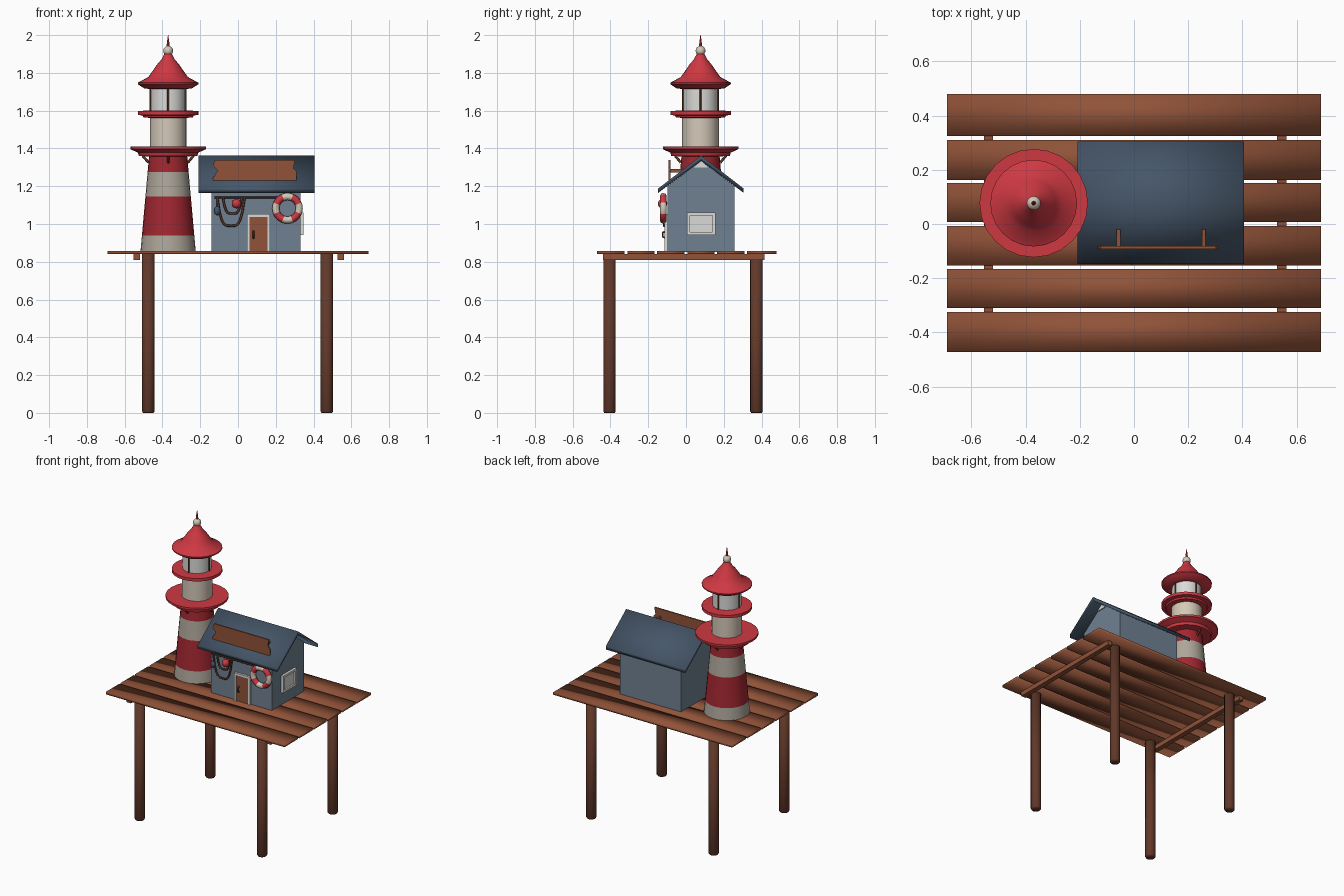
import bpy, bmesh, math
from math import sin, cos, pi
from mathutils import Vector

old = bpy.data.objects.get("Cube")
if old:
    bpy.data.objects.remove(old, do_unlink=True)


def material(name, r, g, b):
    m = bpy.data.materials.new(name)
    m.use_nodes = True
    m.diffuse_color = (r, g, b, 1)
    m.node_tree.nodes["Principled BSDF"].inputs["Base Color"].default_value = (r, g, b, 1)
    return m


WOOD = material("warm wood", .28, .085, .04)
DARK = material("dark wood", .12, .04, .022)
RED = material("bright red", .62, .04, .055)
DEEP = material("deep red", .36, .02, .03)
CREAM = material("cream", .66, .58, .48)
STONE = material("stone", .42, .38, .32)
WALL = material("blue grey wall", .16, .22, .29)
SLATE = material("slate roof", .06, .092, .138)
WHITE = material("pale grey", .7, .7, .68)

TX, TY = -.37, .077          # tower axis
DECK = .857                  # deck top
WALL_Y = -.098               # house front wall


def finish(name, bm, mats, angle=None):
    """Turn a bmesh into an object; angle=None gives full smoothing, 0 flat."""
    bmesh.ops.recalc_face_normals(bm, faces=bm.faces)
    me = bpy.data.meshes.new(name)
    bm.to_mesh(me)
    bm.free()
    ob = bpy.data.objects.new(name, me)
    bpy.context.scene.collection.objects.link(ob)
    for m in mats:
        me.materials.append(m)
    if angle is None:
        me.shade_smooth()
    elif angle:
        bpy.ops.object.select_all(action='DESELECT')
        bpy.context.view_layer.objects.active = ob
        ob.select_set(True)
        bpy.ops.object.shade_smooth_by_angle(angle=math.radians(angle))
    return ob


def box(name, lo, hi, mat, angle=0):
    bm = bmesh.new()
    bmesh.ops.create_cube(bm, size=1)
    for v in bm.verts:
        v.co = Vector([a + (b - a) * (c + .5) for a, b, c in zip(lo, hi, v.co)])
    return finish(name, bm, [mat], angle)


def prism(name, pts, axis, start, depth, mat, angle=0):
    """Extrude an outline along x (points are y, z) or y (points are x, z)."""
    bm = bmesh.new()
    place = (lambda p: (start, p[0], p[1])) if axis == 'x' else (lambda p: (p[0], start, p[1]))
    face = bm.faces.new([bm.verts.new(place(p)) for p in pts])
    ext = bmesh.ops.extrude_face_region(bm, geom=[face])
    move = Vector((depth, 0, 0)) if axis == 'x' else Vector((0, depth, 0))
    bmesh.ops.translate(bm, vec=move, verts=[g for g in ext["geom"] if isinstance(g, bmesh.types.BMVert)])
    return finish(name, bm, [mat], angle)


def lathe(name, profile, mats, x=TX, y=TY, sides=24, bands=None, angle=35):
    """Spin (radius, z) points; bands gives the material slot of each step."""
    bm = bmesh.new()
    rings = [[bm.verts.new((x + r * cos(2 * pi * i / sides), y + r * sin(2 * pi * i / sides), z))
              for i in range(sides)] for r, z in profile]
    for k, (a, b) in enumerate(zip(rings, rings[1:])):
        for i in range(sides):
            j = (i + 1) % sides
            f = bm.faces.new((a[i], a[j], b[j], b[i]))
            f.material_index = bands[k] if bands else 0
    bm.faces.new(rings[0])
    bm.faces.new(rings[-1])
    return finish(name, bm, mats, angle)


def tube(name, pts, radius, mat):
    cu = bpy.data.curves.new(name, 'CURVE')
    cu.dimensions = '3D'
    cu.bevel_depth = radius
    cu.bevel_resolution = 2
    cu.use_fill_caps = True
    sp = cu.splines.new('POLY')
    sp.points.add(len(pts) - 1)
    for p, co in zip(sp.points, pts):
        p.co = (*co, 1)
    cu.materials.append(mat)
    ob = bpy.data.objects.new(name, cu)
    bpy.context.scene.collection.objects.link(ob)
    return ob


def ball(name, loc, r, mat, stretch=1):
    bm = bmesh.new()
    bmesh.ops.create_uvsphere(bm, u_segments=16, v_segments=10, radius=r)
    for v in bm.verts:
        v.co = Vector((v.co.x, v.co.y, v.co.z * stretch)) + Vector(loc)
    return finish(name, bm, [mat])


# Pier: planks, cross beams and legs
for i, (y0, y1) in enumerate([(-.472, -.325), (-.31, -.166), (-.153, -.007),
                              (.007, .152), (.163, .31), (.324, .479)]):
    box(f"deck_plank_{i + 1}", (-.69, y0, .84), (.69, y1, DECK), WOOD, None)
for side, x in (("right", -.537), ("left", .545)):
    box(f"cross_beam_{side}", (x - .017, -.44, .81), (x + .017, .415, .841), WOOD)
for side, x in (("right", -.475), ("left", .47)):
    for end, y in (("front", -.405), ("back", .373)):
        lathe(f"leg_{end}_{side}", [(.028, 0), (.033, .008), (.033, .841)], [DARK], x, y, 16, angle=None)

# Lighthouse tower with painted bands
heights = [DECK, .94, 1.145, 1.275, 1.37]
lathe("tower_base", [(.146 - .046 * (z - DECK) / (1.37 - DECK), z) for z in heights],
      [STONE, DEEP], bands=[0, 1, 0, 1])
lathe("lower_gallery", [(.1, 1.358), (.155, 1.36), (.16, 1.378), (.2, 1.396), (.2, 1.41), (.09, 1.41)], [RED])
lathe("tower_upper", [(.097, 1.405), (.097, 1.57)], [CREAM])
lathe("upper_gallery", [(.1, 1.562), (.13, 1.564), (.135, 1.574), (.16, 1.578), (.16, 1.598), (.09, 1.602)], [RED])
lathe("lantern_glass", [(.092, 1.6), (.092, 1.725)], [WHITE])
for i in range(4):
    c, s = cos(i * pi / 2), sin(i * pi / 2)
    tube(f"lantern_bar_{i + 1}", [(TX + .093 * c, TY + .093 * s, z) for z in (1.6, 1.722)], .005, DARK)
    tube(f"gallery_bracket_{i + 1}", [(TX + .104 * c, TY + .104 * s, 1.325),
                                      (TX + .135 * c, TY + .135 * s, 1.362)], .007, DARK)
lathe("lantern_roof", [(.09, 1.715), (.125, 1.717), (.16, 1.74), (.16, 1.748), (.105, 1.778), (.082, 1.81),
                       (.058, 1.845), (.035, 1.872), (.018, 1.905)], [RED], angle=50)
ball("finial_ball", (TX, TY, 1.917), .026, CREAM)
lathe("finial_spike", [(.009, 1.935), (.006, 1.965), (.001, 2)], [RED], sides=8)

# House body and roof
RIDGE_Y = .08
prism("house_walls", [(WALL_Y, DECK - .005), (.257, DECK - .005), (.257, 1.2), (RIDGE_Y, 1.335), (WALL_Y, 1.2)],
      'x', -.14, .47, WALL, 30)
prism("house_roof", [(-.147, 1.165), (-.147, 1.188), (RIDGE_Y, 1.362), (.305, 1.188), (.305, 1.165),
                     (RIDGE_Y, 1.335)], 'x', -.208, .614, SLATE, None)
prism("gable_vent", [(RIDGE_Y - .038, 1.3), (RIDGE_Y + .038, 1.3), (RIDGE_Y, 1.332)], 'x', .328, .009, WHITE)


# Gable window
def frame(name, plane, u0, u1, z0, z1, w, near, far, mat, sill=True):
    """Four (or three) bars around an opening on the x or y plane."""
    bars = [(u0, u0 + w, z0, z1), (u1 - w, u1, z0, z1), (u0, u1, z1 - w, z1)]
    if sill:
        bars.append((u0, u1, z0, z0 + w))
    for i, (a, b, c, d) in enumerate(bars):
        if plane == 'x':
            box(f"{name}_{i + 1}", (near, a, c), (far, b, d), mat)
        else:
            box(f"{name}_{i + 1}", (a, near, c), (b, far, d), mat)


frame("window_frame", 'x', .005, .155, .942, 1.062, .016, .325, .347, WHITE)
box("window_pane", (.327, .015, .95), (.336, .145, 1.052), WHITE)

# Door
frame("door_frame", 'y', .048, .17, DECK, 1.052, .014, WALL_Y - .015, WALL_Y + .005, WHITE, False)
box("door", (.06, WALL_Y - .008, DECK), (.158, WALL_Y + .004, 1.042), WOOD)
tube("door_handle", [(.082, WALL_Y - .008, .962), (.082, WALL_Y - .024, .955),
                     (.082, WALL_Y - .024, .932), (.082, WALL_Y - .008, .925)], .005, DARK)

# Wooden sign board on two struts
prism("sign_board", [(-.128, 1.222), (.31, 1.222), (.31, 1.278), (.294, 1.296), (.302, 1.34),
                     (-.122, 1.34), (-.132, 1.31), (-.108, 1.282), (-.134, 1.24)], 'y', -.092, .01, WOOD)
for side, x in (("right", -.057), ("left", .257)):
    box(f"sign_strut_{side}", (x - .007, -.085, 1.272), (x + .007, -.02, 1.29), WOOD)

# Lifebuoy with alternating segments
bpy.ops.mesh.primitive_torus_add(major_radius=.062, minor_radius=.019, major_segments=32, minor_segments=10,
                                 location=(.262, -.12, 1.083), rotation=(pi / 2, 0, 0))
buoy = bpy.context.object
buoy.name = "lifebuoy"
buoy.data.materials.append(RED)
buoy.data.materials.append(CREAM)
for p in buoy.data.polygons:
    a = math.atan2(p.center.y, p.center.x) + pi / 8
    p.material_index = 1 if int(a % (2 * pi) / (pi / 4)) % 2 == 0 else 0
buoy.data.shade_smooth()

# Hanging rod, ropes, float and flask
Y = WALL_Y - .014
tube("hanging_rod", [(-.125, Y, 1.14), (.25, Y, 1.14)], .005, DARK)
for i, (x0, x1, top, sag) in enumerate([(-.11, .035, 1.14, .15), (-.08, .02, 1.14, .085)]):
    pts = []
    for k in range(13):
        t = k / 6 - 1
        pts.append(((x0 + x1) / 2 + (x1 - x0) / 2 * t, Y - .004, top - sag * (1 - t ** 4)))
    tube(f"rope_{i + 1}", pts, .006, DARK)
ball("red_float", (-.008, Y - .012, 1.108), .025, RED)
ball("hanging_flask", (-.11, Y - .006, 1.07), .016, SLATE, 1.5)
tube("flask_cord", [(-.11, Y, 1.14), (-.11, Y, 1.085)], .003, DARK)
